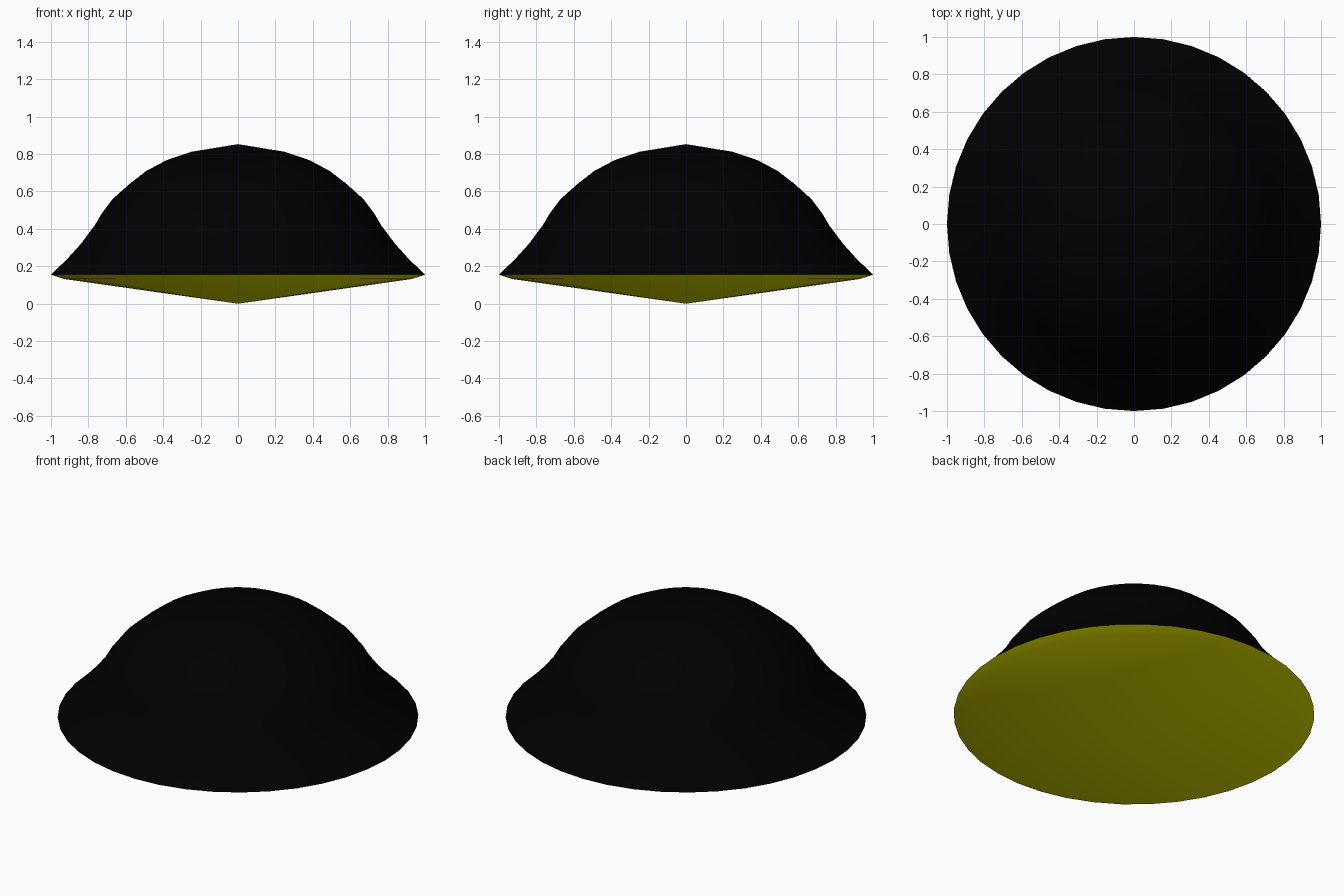
import bpy, bmesh, math

if "Cube" in bpy.data.objects:
    bpy.data.objects.remove(bpy.data.objects["Cube"])

SIDES = 40


def material(name, color):
    m = bpy.data.materials.new(name)
    m.diffuse_color = (*color, 1.0)
    m.use_nodes = True
    m.node_tree.nodes["Principled BSDF"].inputs["Base Color"].default_value = m.diffuse_color
    return m


def lathe(name, profile, mat):
    """Spin an (r, z) profile, listed bottom to top, around the z axis."""
    bm = bmesh.new()
    rings = []
    for r, z in profile:
        n = SIDES if r > 0 else 1
        rings.append([bm.verts.new((r * math.cos(2 * math.pi * i / SIDES),
                                    r * math.sin(2 * math.pi * i / SIDES), z))
                      for i in range(n)])
    for a, b in zip(rings, rings[1:]):
        for i in range(SIDES):
            j = (i + 1) % SIDES
            if len(a) == 1:
                bm.faces.new((a[0], b[j], b[i]))
            elif len(b) == 1:
                bm.faces.new((a[i], a[j], b[0]))
            else:
                bm.faces.new((a[i], a[j], b[j], b[i]))
    for f in bm.faces:
        f.smooth = True
    me = bpy.data.meshes.new(name)
    bm.to_mesh(me)
    bm.free()
    me.materials.append(mat)
    ob = bpy.data.objects.new(name, me)
    bpy.context.collection.objects.link(ob)
    return ob


black = material("black", (0.0, 0.0, 0.0))
yellow = material("yellow", (0.75, 0.75, 0.0))

# Flared black dome, rim to peak
lathe("dome_shell", [(1.0, 0.155), (0.91, 0.242), (0.84, 0.32), (0.765, 0.42),
                     (0.73, 0.48), (0.67, 0.56), (0.58, 0.64), (0.49, 0.71),
                     (0.38, 0.768), (0.25, 0.812), (0.0, 0.853)], black)

# Shallow conical underside, tip to rim
lathe("underside", [(0.0, 0.0), (0.93, 0.132), (1.0, 0.155)], yellow)
